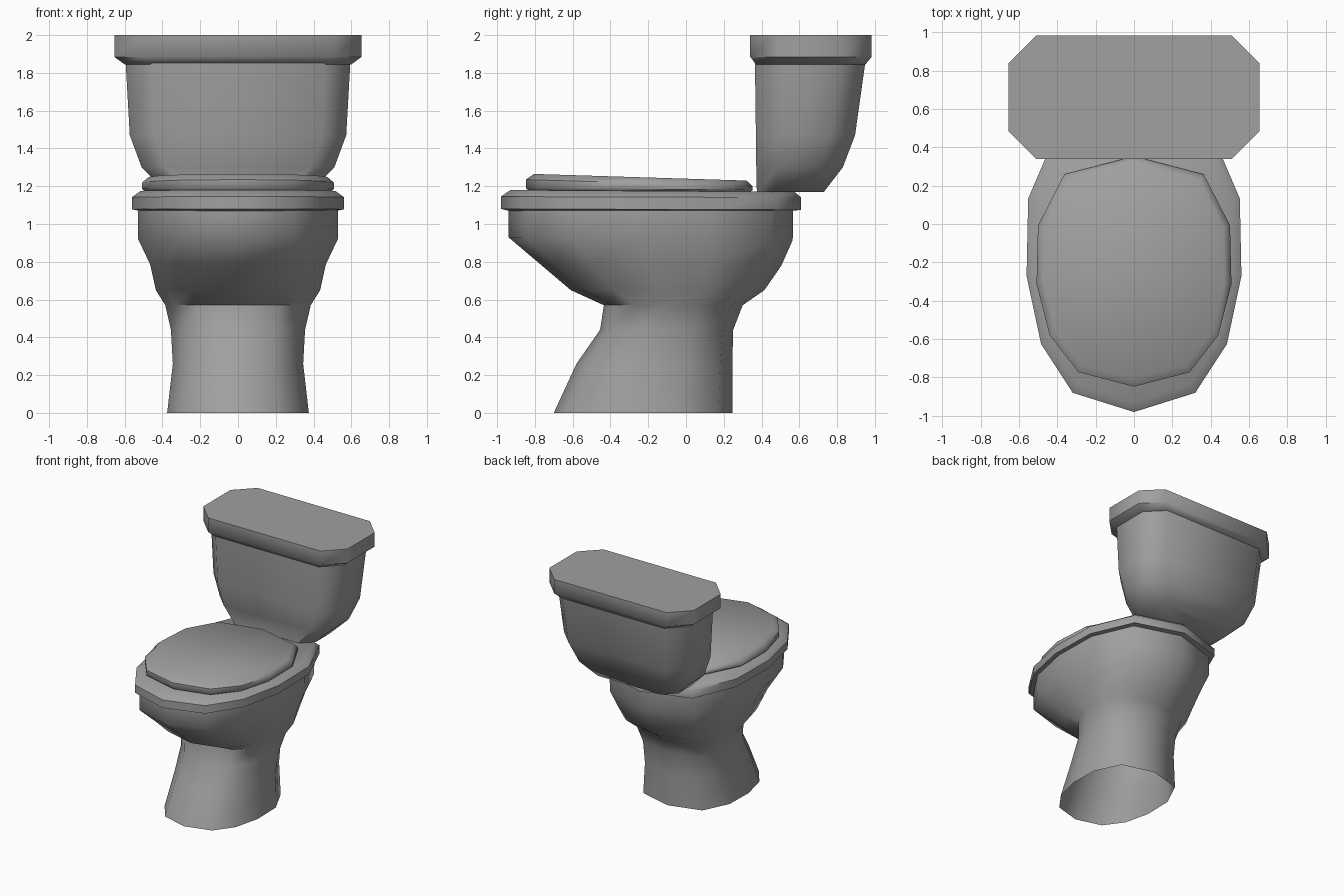
import bpy
import math

if "Cube" in bpy.data.objects:
    bpy.data.objects.remove(bpy.data.objects["Cube"])

porcelain = bpy.data.materials.new("grey porcelain")
porcelain.diffuse_color = (0.35, 0.35, 0.35, 1)
porcelain.use_nodes = True
porcelain.node_tree.nodes["Principled BSDF"].inputs["Base Color"].default_value = porcelain.diffuse_color

# Half of the egg outline: x as share of half width, y as share of depth
HALF_EGG = [(0, 0), (0.57, 0.063), (0.865, 0.223), (1, 0.446),
            (0.985, 0.70), (0.715, 0.922), (0, 1)]
EGG = HALF_EGG + [(-x, y) for x, y in HALF_EGG[-2:0:-1]]


def egg_ring(half, y0, y1, z0, z1):
    """12-sided egg ring, tilted from z0 at the front to z1 at the back."""
    return [(half * u, y0 + (y1 - y0) * v, z0 + (z1 - z0) * v) for u, v in EGG]


def box_ring(half, y0, y1, z, c):
    """Rectangle with cut corners."""
    return [(-half + c, y0, z), (half - c, y0, z), (half, y0 + c, z), (half, y1 - c, z),
            (half - c, y1, z), (-half + c, y1, z), (-half, y1 - c, z), (-half, y0 + c, z)]


def loft(name, rings, bottom=False, top=False):
    n = len(rings[0])
    verts = [v for r in rings for v in r]
    faces = []
    for k in range(len(rings) - 1):
        for i in range(n):
            j = (i + 1) % n
            faces.append((k * n + i, k * n + j, (k + 1) * n + j, (k + 1) * n + i))
    if bottom:
        faces.append(tuple(reversed(range(n))))
    if top:
        faces.append(tuple(range(len(verts) - n, len(verts))))
    mesh = bpy.data.meshes.new(name)
    mesh.from_pydata(verts, [], faces)
    mesh.materials.append(porcelain)
    obj = bpy.data.objects.new(name, mesh)
    bpy.context.collection.objects.link(obj)
    bpy.ops.object.select_all(action='DESELECT')
    obj.select_set(True)
    bpy.context.view_layer.objects.active = obj
    bpy.ops.object.shade_smooth_by_angle(angle=math.radians(50))
    return obj


# Pedestal and bowl, open underneath
loft("pedestal_bowl", [egg_ring(*r) for r in (
    (0.375, -0.70, 0.245, 0, 0),
    (0.345, -0.58, 0.245, 0.26, 0.26),
    (0.355, -0.455, 0.25, 0.44, 0.44),
    (0.385, -0.435, 0.30, 0.57, 0.57),
    (0.435, -0.61, 0.415, 0.65, 0.65),
    (0.465, -0.775, 0.505, 0.79, 0.78),
    (0.53, -0.94, 0.565, 0.93, 0.915),
    (0.53, -0.94, 0.567, 1.08, 1.08))])

# Rim with flat deck
loft("rim", [egg_ring(*r) for r in (
    (0.525, -0.94, 0.565, 1.07, 1.07),
    (0.56, -0.98, 0.61, 1.08, 1.075),
    (0.56, -0.98, 0.61, 1.145, 1.14),
    (0.515, -0.93, 0.575, 1.18, 1.17))], bottom=True, top=True)

# Seat lid, sloping down to the back
loft("seat_lid", [egg_ring(*r) for r in (
    (0.49, -0.83, 0.335, 1.175, 1.165),
    (0.508, -0.848, 0.353, 1.19, 1.18),
    (0.508, -0.848, 0.353, 1.235, 1.20),
    (0.472, -0.805, 0.32, 1.265, 1.23))], bottom=True, top=True)

# Tank with rounded-in base
loft("tank", [box_ring(*r) for r in (
    (0.38, 0.375, 0.73, 1.17, 0.09),
    (0.51, 0.372, 0.83, 1.30, 0.12),
    (0.573, 0.37, 0.895, 1.47, 0.13),
    (0.595, 0.365, 0.95, 1.86, 0.135))], bottom=True)

# Tank lid
loft("tank_lid", [box_ring(*r) for r in (
    (0.60, 0.37, 0.95, 1.845, 0.135),
    (0.655, 0.34, 0.983, 1.885, 0.145),
    (0.655, 0.34, 0.983, 2.0, 0.145))], bottom=True, top=True)
